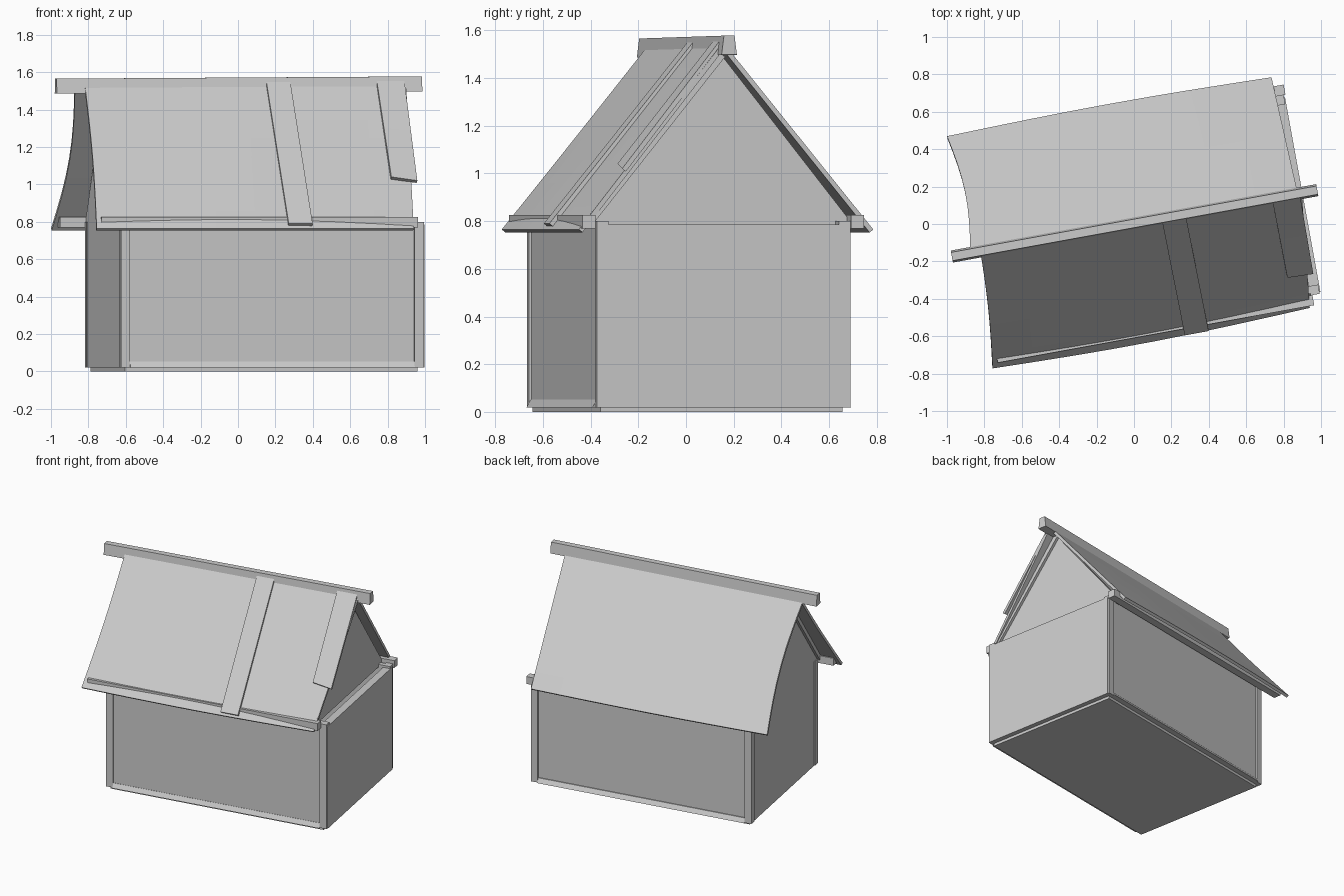
import bpy, bmesh, math
from mathutils import Matrix, Vector

cube = bpy.data.objects.get("Cube")
if cube:
    bpy.data.objects.remove(cube)

# The whole house is built square, then turned about its own centre
TURN = Matrix.Translation((0.08, 0.01, 0)) @ Matrix.Rotation(math.radians(10.3), 4, 'Z')

grey = bpy.data.materials.new("plain grey")
grey.use_nodes = True
grey.diffuse_color = (0.6, 0.6, 0.6, 1)
grey.node_tree.nodes["Principled BSDF"].inputs["Base Color"].default_value = grey.diffuse_color


def finish(name, bm):
    bm.transform(TURN)
    mesh = bpy.data.meshes.new(name)
    bm.to_mesh(mesh)
    bm.free()
    mesh.materials.append(grey)
    obj = bpy.data.objects.new(name, mesh)
    bpy.context.collection.objects.link(obj)
    return obj


def prism(name, profile, u0, u1, rise=0):
    """Extrude a (v, z) profile along the ridge direction."""
    bm = bmesh.new()
    ends = [[bm.verts.new((u, v, z + dz)) for v, z in profile]
            for u, dz in ((u0, 0), (u1, rise))]
    bm.faces.new(ends[0])
    bm.faces.new(ends[1][::-1])
    n = len(profile)
    for i in range(n):
        j = (i + 1) % n
        bm.faces.new((ends[0][i], ends[1][i], ends[1][j], ends[0][j]))
    bmesh.ops.recalc_face_normals(bm, faces=bm.faces)
    return finish(name, bm)


def box(name, u0, u1, v0, v1, z0, z1):
    return prism(name, [(v0, z0), (v1, z0), (v1, z1), (v0, z1)], u0, u1)


def sheet(name, top_a, top_b, low_a, low_b, bow=0.0, pinch=0.0, thick=0.02, n=8):
    """Sloping, slightly sagging board between an upper and a lower edge."""
    a, b, c, d = map(Vector, (top_a, top_b, low_a, low_b))
    bm = bmesh.new()
    rows = []
    for j in range(n + 1):
        t = j / n
        row = []
        for i in range(n + 1):
            s = i / n
            p = a.lerp(b, s).lerp(c.lerp(d, s), t)
            p.y += math.copysign(bow, c.y) * math.sin(math.pi * s) * t
            p.x += pinch * math.sin(math.pi * t) * (1 - s)
            row.append(bm.verts.new(p))
        rows.append(row)
    for r, q in zip(rows, rows[1:]):
        for i in range(n):
            bm.faces.new((r[i], r[i + 1], q[i + 1], q[i]))
    bm.normal_update()
    if sum(f.normal.z for f in bm.faces) < 0:
        bmesh.ops.reverse_faces(bm, faces=bm.faces)
    obj = finish(name, bm)
    mod = obj.modifiers.new("thickness", 'SOLIDIFY')
    mod.thickness = thick
    mod.offset = -1
    return obj


# Floor and walls
box("floor", -0.79, 0.80, -0.52, 0.51, 0, 0.03)
box("front_wall", -0.80, 0.82, -0.53, -0.49, 0.02, 0.80)
box("back_wall", -0.80, 0.82, 0.49, 0.525, 0.02, 0.80)
box("left_wall", -0.81, -0.77, -0.53, 0.53, 0.02, 0.785)
box("right_wall", 0.78, 0.835, -0.53, 0.525, 0.02, 0.785)

# Corner posts and flared foot boards
for side, sv in (("front", -1), ("back", 1)):
    for end, u in (("left", 0.78), ("right", -0.815)):
        box(f"{side}_{end}_post", u, u + 0.05, sv * 0.49, sv * 0.54, 0.02, 0.80)
    prism(f"{side}_foot_board",
          [(sv * 0.52, 0.02), (sv * 0.55, 0.02), (sv * 0.532, 0.052), (sv * 0.52, 0.052)],
          -0.765, 0.78)

# Gables, the left-hand end of the house having a ledge in front of its gable
gable = [(-0.57, 0.78), (0.57, 0.78), (0.01, 1.49)]
prism("plus_x_gable", gable, 0.71, 0.745)
prism("minus_x_gable", gable, -0.81, -0.78)

# Beams under the eaves, and the ridge beam
box("front_wall_plate", -0.93, 0.79, -0.595, -0.54, 0.77, 0.825)
box("back_wall_plate", -0.95, 0.84, 0.54, 0.595, 0.77, 0.825)
prism("ridge_beam", [(-0.025, 1.485), (0.04, 1.485), (0.03, 1.565), (-0.015, 1.565)],
      -1.07, 0.916, rise=0.012)

# Roof slopes
sheet("front_roof", (-0.915, -0.01, 1.53), (0.83, -0.01, 1.54),
      (-0.962, -0.62, 0.765), (0.764, -0.605, 0.765), bow=0.02, pinch=0.01)
sheet("back_roof", (-0.967, 0.02, 1.515), (0.81, 0.02, 1.525),
      (-0.98, 0.645, 0.765), (0.783, 0.645, 0.765), bow=0.015, pinch=0.035)

# Patch boards lying on the front slope
sheet("long_patch_board", (0.07, -0.012, 1.555), (0.20, -0.012, 1.555),
      (0.08, -0.63, 0.79), (0.21, -0.63, 0.79), thick=0.025, n=2)
sheet("short_patch_board", (0.67, -0.012, 1.56), (0.82, -0.012, 1.56),
      (0.675, -0.425, 1.04), (0.815, -0.43, 1.02), thick=0.02, n=2)

# Rafters under the front slope at the gables
for end, u in (("left", 0.735), ("right", -0.83)):
    sheet(f"{end}_gable_rafter", (u, -0.01, 1.51), (u + 0.03, -0.01, 1.51),
          (u, -0.58, 0.80), (u + 0.03, -0.58, 0.80), thick=0.035, n=1)
